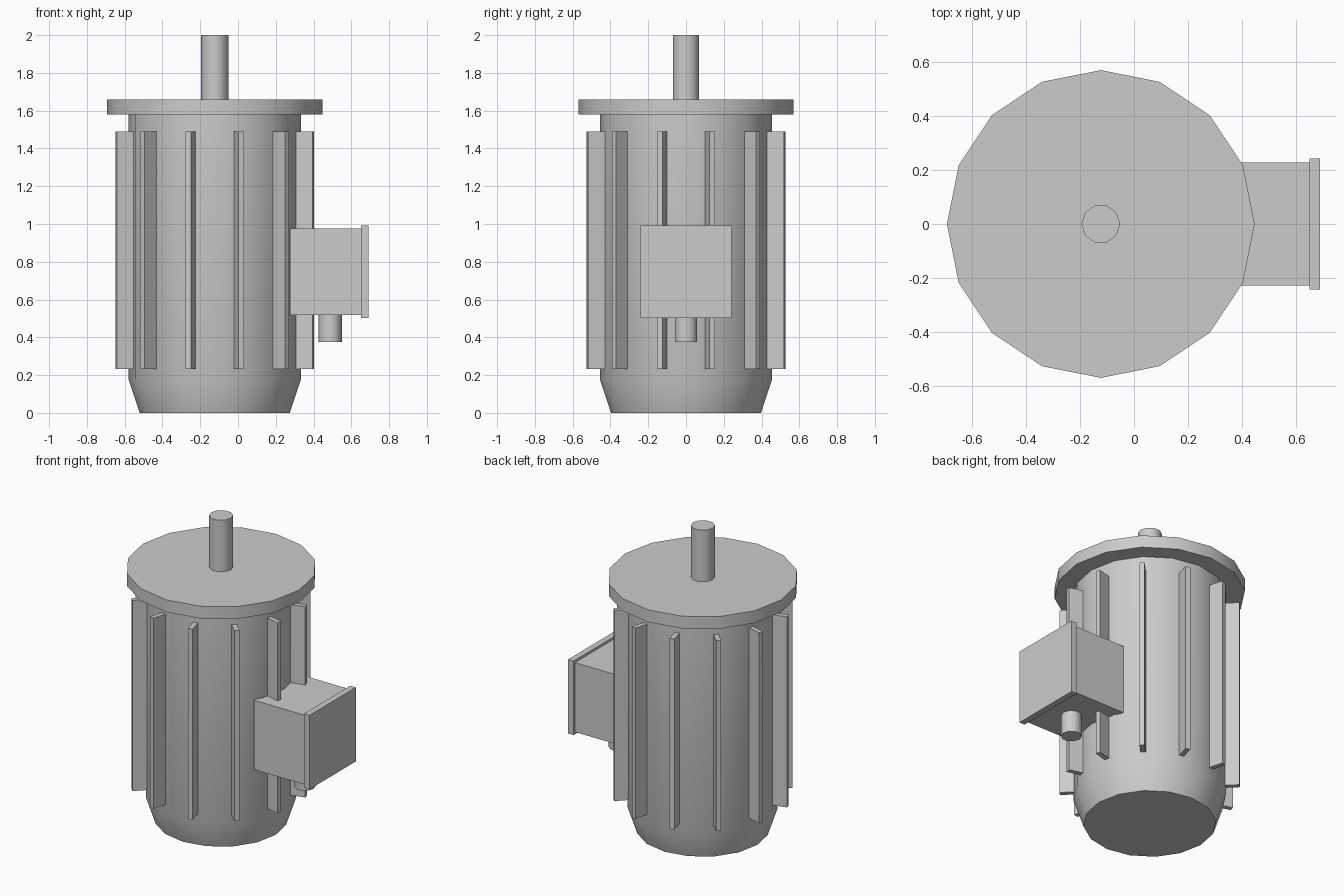
import bpy, bmesh, math
from mathutils import Matrix

if "Cube" in bpy.data.objects:
    bpy.data.objects.remove(bpy.data.objects["Cube"])

AXIS = -0.123  # motor axis in x


def finish(name, bm, smooth=False):
    bmesh.ops.recalc_face_normals(bm, faces=bm.faces)
    mesh = bpy.data.meshes.new(name)
    bm.to_mesh(mesh)
    bm.free()
    ob = bpy.data.objects.new(name, mesh)
    bpy.context.collection.objects.link(ob)
    if smooth:
        bpy.ops.object.select_all(action='DESELECT')
        ob.select_set(True)
        bpy.context.view_layer.objects.active = ob
        bpy.ops.object.shade_smooth_by_angle(angle=math.radians(40))
    return ob


def turned(name, profile, sides, cx, cy=0.0):
    """Closed solid of revolution from (radius, z) points."""
    bm = bmesh.new()
    rings = []
    for r, z in profile:
        rings.append([bm.verts.new((cx + r * math.cos(2 * math.pi * i / sides),
                                    cy + r * math.sin(2 * math.pi * i / sides), z))
                      for i in range(sides)])
    for a, b in zip(rings, rings[1:]):
        for i in range(sides):
            j = (i + 1) % sides
            bm.faces.new((a[i], a[j], b[j], b[i]))
    bm.faces.new(rings[0])
    bm.faces.new(rings[-1])
    return finish(name, bm, True)


def add_box(bm, lo, hi, matrix=Matrix()):
    size = [h - l for l, h in zip(lo, hi)]
    mid = [(h + l) / 2 for l, h in zip(lo, hi)]
    m = matrix @ Matrix.Translation(mid) @ Matrix.Diagonal((*size, 1))
    bmesh.ops.create_cube(bm, size=1, matrix=m)


def box(name, lo, hi):
    bm = bmesh.new()
    add_box(bm, lo, hi)
    return finish(name, bm)


# Housing with tapered base, mounting flange and drive shaft
turned("motor_housing", [(0.397, 0), (0.456, 0.177), (0.456, 1.58)], 16, AXIS)
turned("mounting_flange", [(0.57, 1.579), (0.57, 1.66)], 16, AXIS)
turned("drive_shaft", [(0.072, 1.65), (0.072, 2.0)], 10, AXIS)

# Twelve radial cooling fins
bm = bmesh.new()
for k in range(12):
    m = Matrix.Translation((AXIS, 0, 0)) @ Matrix.Rotation(math.radians(15 + 30 * k), 4, 'Z')
    add_box(bm, (0.42, -0.0155, 0.233), (0.54, 0.0155, 1.489), m)
finish("cooling_fins", bm)

# Terminal box, its lid and the cable gland underneath
box("terminal_box", (0.275, -0.228, 0.518), (0.652, 0.228, 0.975))
box("terminal_box_lid", (0.65, -0.242, 0.503), (0.69, 0.242, 0.991))
turned("cable_gland", [(0.062, 0.376), (0.062, 0.53)], 10, 0.488)
